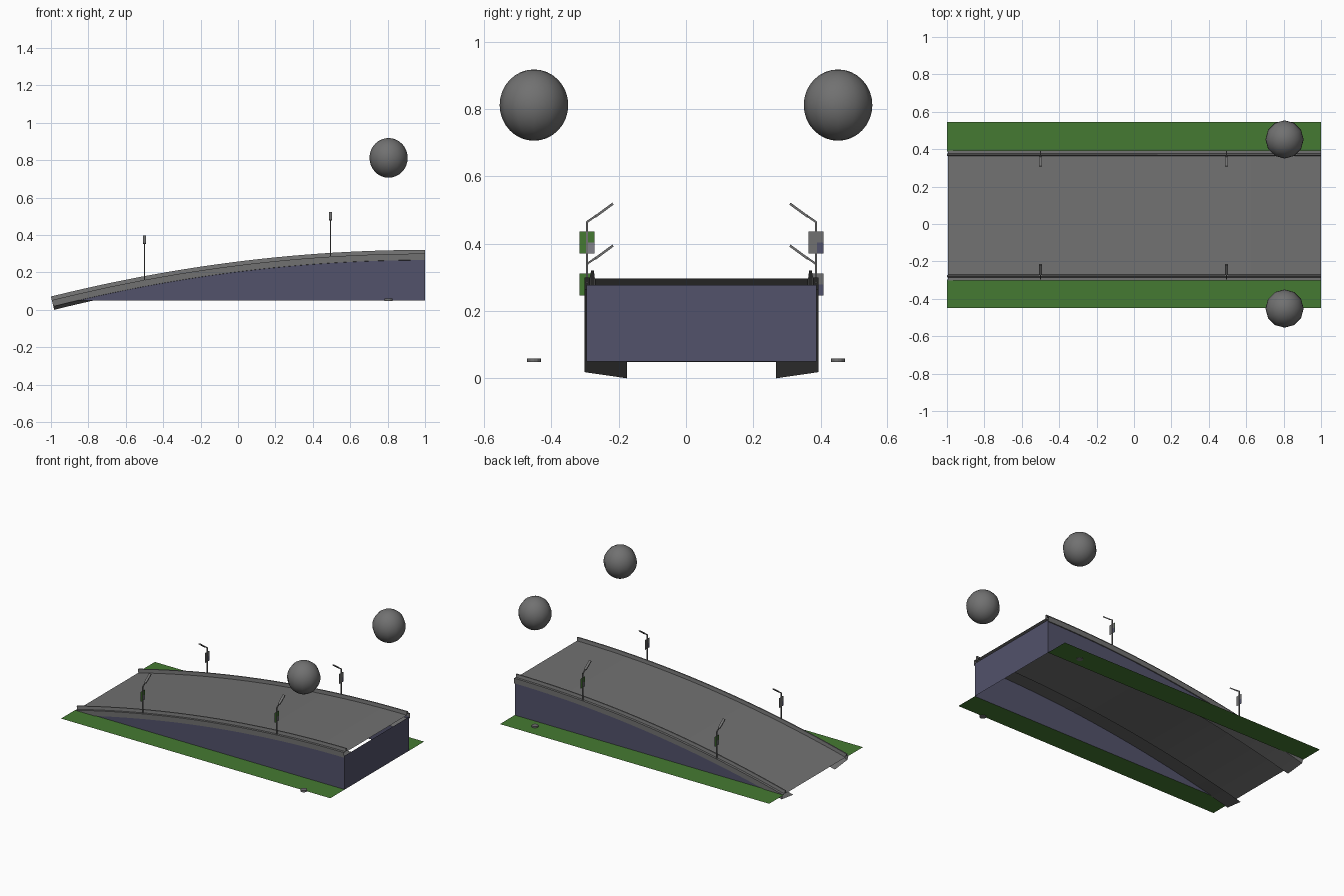
import bpy, bmesh, math
from mathutils import Vector, Matrix

if "Cube" in bpy.data.objects:
    bpy.data.objects.remove(bpy.data.objects["Cube"])


def mat(name, col):
    m = bpy.data.materials.new(name)
    m.diffuse_color = (*col, 1)
    m.use_nodes = True
    m.node_tree.nodes["Principled BSDF"].inputs["Base Color"].default_value = m.diffuse_color
    return m


GREY = mat("asphalt_grey", (0.165, 0.165, 0.165))
BLUE = mat("slate_blue", (0.085, 0.085, 0.145))
GREEN = mat("grass_green", (0.06, 0.195, 0.032))
PALE = mat("pale_grey", (0.22, 0.22, 0.25))

MID = 0.046      # centre line of the road in y
N = 32


def deck_z(x):
    return 0.297 - 0.25 * ((1 - x) / 2) ** 2


def make(name, verts, faces, mats, idx=None):
    me = bpy.data.meshes.new(name)
    me.from_pydata(verts, [], faces)
    for m in mats:
        me.materials.append(m)
    if idx:
        for p, i in zip(me.polygons, idx):
            p.material_index = i
    ob = bpy.data.objects.new(name, me)
    bpy.context.collection.objects.link(ob)
    return ob


def make_bm(name, bm, m):
    me = bpy.data.meshes.new(name)
    bm.to_mesh(me)
    bm.free()
    me.materials.append(m)
    ob = bpy.data.objects.new(name, me)
    bpy.context.collection.objects.link(ob)
    return ob


# road deck: open cross-section (y from centre, height) swept along the curve
half = [(-0.221, -0.05), (-0.348, -0.031), (-0.348, 0.003), (-0.332, 0.003),
        (-0.328, 0.023), (-0.320, 0.023), (-0.317, 0.0)]
profile = half + [(-y, h) for y, h in reversed(half)]
verts, faces = [], []
P = len(profile)
for i in range(N + 1):
    x = -0.995 + 1.995 * i / N
    n = Vector((-0.25 * (1 - x) / 2, 0, 1)).normalized()
    for y, h in profile:
        verts.append(Vector((x, MID + y, deck_z(x))) + n * h)
for i in range(N):
    for j in range(P - 1):
        a = i * P + j
        faces.append((a, a + 1, a + P + 1, a + P))
deck = make("road_deck", verts, faces, [GREY])
bm = bmesh.new()
bm.from_mesh(deck.data)
# top of the deck should face up
bm.normal_update()
mid = max(bm.faces, key=lambda f: f.calc_area())
if mid.normal.z < 0:
    bmesh.ops.reverse_faces(bm, faces=bm.faces[:])
bm.to_mesh(deck.data)
bm.free()

# side walls under the deck
W = 0.342
for side, name in ((-1, "front_side_wall"), (1, "back_side_wall")):
    verts, faces = [], []
    for i in range(N + 1):
        x = -0.9 + 1.9 * i / N
        verts += [(x, MID + side * W, 0.05), (x, MID + side * W, max(0.0505, deck_z(x) - 0.02))]
    for i in range(N):
        a = 2 * i
        f = (a, a + 2, a + 3, a + 1)
        faces.append(f if side < 0 else f[::-1])
    make(name, verts, faces, [BLUE])

# end wall
make("end_wall", [(1, MID - W, 0.05), (1, MID + W, 0.05), (1, MID + W, 0.277), (1, MID - W, 0.277)],
     [(0, 1, 2, 3)], [BLUE])

# grass verges
for name, y0, y1 in (("front_verge", -0.449, MID - W), ("back_verge", MID + W, 0.546)):
    make(name, [(-1, y0, 0.05), (1, y0, 0.05), (1, y1, 0.05), (-1, y1, 0.05)], [(0, 1, 2, 3)], [GREEN])


def rod(name, a, b, wx, wt):
    """Square bar from a to b, wx wide along x and wt thick."""
    a, b = Vector(a), Vector(b)
    d = (b - a).normalized()
    u = Vector((wx / 2, 0, 0))
    v = d.cross(Vector((1, 0, 0))) * wt / 2
    vs = [p + s * u + t * v for p in (a, b) for s, t in ((-1, -1), (1, -1), (1, 1), (-1, 1))]
    fs = [(3, 2, 1, 0), (4, 5, 6, 7)] + [(i, (i + 1) % 4, (i + 1) % 4 + 4, i + 4) for i in range(4)]
    ob = make(name, vs, fs, [GREY])
    bm = bmesh.new()
    bm.from_mesh(ob.data)
    bmesh.ops.recalc_face_normals(bm, faces=bm.faces[:])
    bm.to_mesh(ob.data)
    bm.free()
    return ob


def banner(name):
    """Two-sided sign in the y-z plane with one differently coloured quarter per side."""
    vs, fs, idx = [], [], []
    for x in (0.001, -0.001):
        b = len(vs)
        for k in range(3):
            for j in range(3):
                vs.append((x, -0.3405 - 0.0225 + 0.0225 * j, 0.09 + 0.0325 * k))
        for k in range(2):
            for j in range(2):
                a = b + 3 * k + j
                f = (a, a + 1, a + 4, a + 3)
                fs.append(f if x > 0 else f[::-1])
                if x > 0:
                    idx.append(2 if (k, j) == (0, 1) else 0)
                else:
                    idx.append(3 if (k, j) == (0, 0) else 1)
    return make(name, vs, fs, [GREEN, GREY, PALE, BLUE], idx)


# street lamps: pole, arm, head and sign; far side is turned half round
for x in (-0.5, 0.495):
    for side, turn in (("front", 0), ("back", math.pi)):
        parts = [rod("lamp_pole_" + side, (0, -0.341, 0), (0, -0.341, 0.185), 0.006, 0.006),
                 rod("lamp_arm_" + side, (0, -0.341, 0.183), (0, -0.312, 0.203), 0.006, 0.006),
                 rod("lamp_head_" + side, (0, -0.316, 0.199), (0, -0.263, 0.238), 0.016, 0.007),
                 banner("lamp_sign_" + side)]
        M = Matrix.Translation((x, MID, deck_z(x))) @ Matrix.Rotation(turn, 4, 'Z')
        for ob in parts:
            ob.data.transform(M)

# trees: floating round crown and short trunk stub
for side, y in (("front", -0.452), ("back", 0.452)):
    bm = bmesh.new()
    bmesh.ops.create_uvsphere(bm, u_segments=12, v_segments=16, radius=1,
                              matrix=Matrix.Translation((0.805, y, 0.812)) @ Matrix.Diagonal((0.102, 0.102, 0.106, 1)))
    for f in bm.faces:
        f.smooth = True
    make_bm("tree_crown_" + side, bm, GREY)
    bm = bmesh.new()
    bmesh.ops.create_cone(bm, cap_ends=True, segments=12, radius1=0.021, radius2=0.021, depth=0.011,
                          matrix=Matrix.Translation((0.805, y, 0.0535)))
    make_bm("tree_trunk_" + side, bm, GREY)
